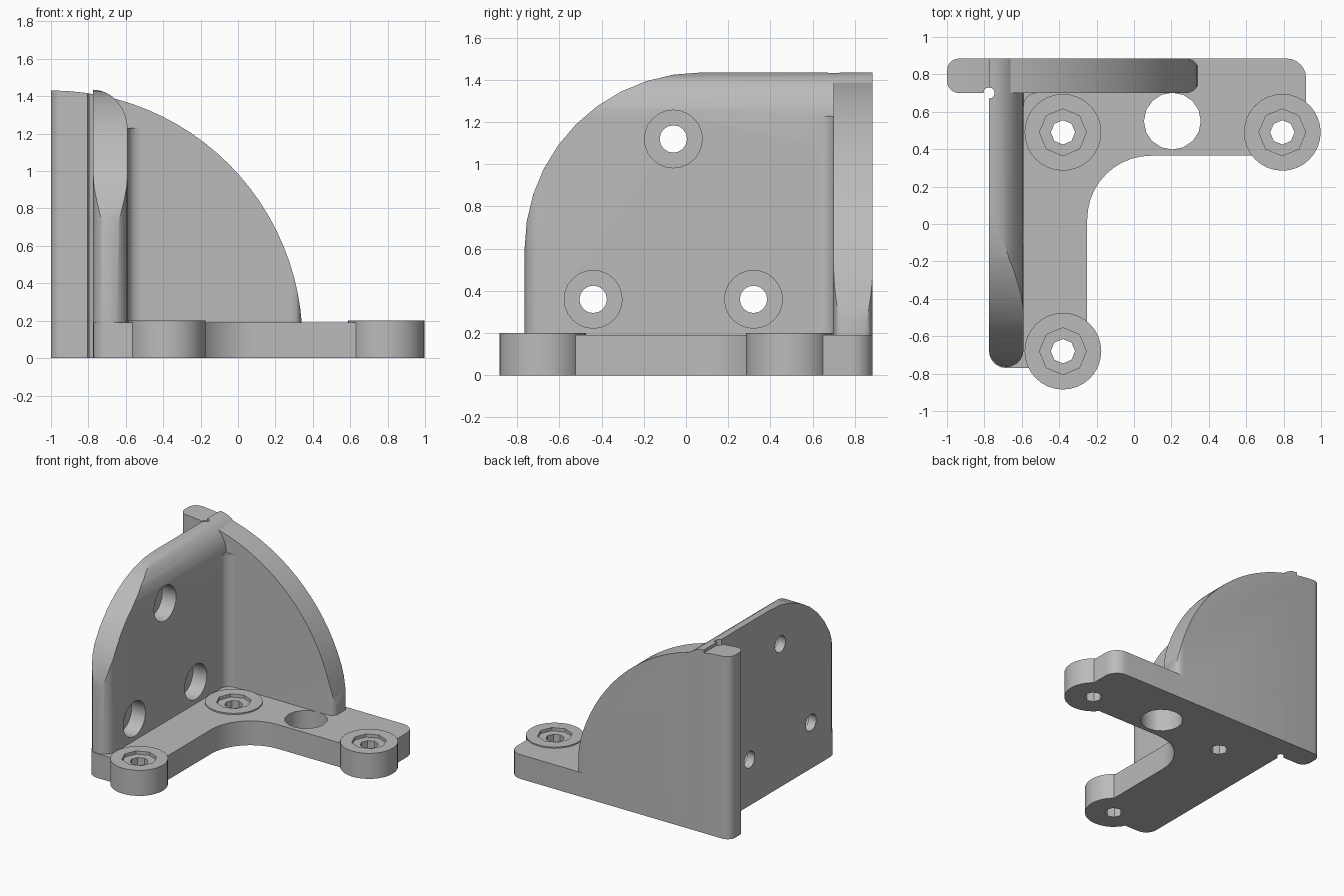
import bpy, bmesh, math

cube = bpy.data.objects.get("Cube")
if cube:
    bpy.data.objects.remove(cube, do_unlink=True)

grey = bpy.data.materials.new("plain grey")
grey.use_nodes = True
colour = (0.5, 0.5, 0.5, 1)
grey.diffuse_color = colour
grey.node_tree.nodes["Principled BSDF"].inputs["Base Color"].default_value = colour


def arc(cx, cy, rx, start, end, steps, ry=None):
    ry = ry or rx
    angles = [math.radians(start + (end - start) * i / steps) for i in range(steps + 1)]
    return [(cx + rx * math.cos(a), cy + ry * math.sin(a)) for a in angles]


def circle(cx, cy, r, sides):
    return arc(cx, cy, r, 0, 360, sides)[:-1]


def prism(name, outline, axis, low, high):
    """Extrude a closed outline along one axis."""
    place = {"x": lambda u, v, w: (w, u, v),
             "y": lambda u, v, w: (u, w, v),
             "z": lambda u, v, w: (u, v, w)}[axis]
    bm = bmesh.new()
    face = bm.faces.new([bm.verts.new(place(u, v, low)) for u, v in outline])
    extruded = bmesh.ops.extrude_face_region(bm, geom=[face])["geom"]
    verts = [g for g in extruded if isinstance(g, bmesh.types.BMVert)]
    bmesh.ops.translate(bm, verts=verts, vec=place(0, 0, high - low))
    bmesh.ops.recalc_face_normals(bm, faces=bm.faces)
    mesh = bpy.data.meshes.new(name)
    bm.to_mesh(mesh)
    bm.free()
    mesh.materials.append(grey)
    obj = bpy.data.objects.new(name, mesh)
    bpy.context.collection.objects.link(obj)
    return obj


def activate(obj):
    bpy.ops.object.select_all(action="DESELECT")
    obj.select_set(True)
    bpy.context.view_layer.objects.active = obj


def shape(obj, tool, operation="DIFFERENCE"):
    tool.hide_render = True
    activate(obj)
    mod = obj.modifiers.new("shape", "BOOLEAN")
    mod.operation = operation
    mod.solver = "EXACT"
    mod.object = tool
    bpy.ops.object.modifier_apply(modifier=mod.name)


LEFT, INNER, BACK, FRONT = -0.775, -0.59, 0.885, 0.7
BASE_TOP, TOP = 0.19, 1.435
tools = []


def cutter(outline, axis, low, high):
    tool = prism("cutter", outline, axis, low, high)
    tools.append(tool)
    return tool


# L-shaped base plate with a rounded inside corner
base = prism("base_plate",
             arc(-0.685, -0.68, 0.09, 180, 270, 6)
             + [(-0.25, -0.77)]
             + arc(0.09, 0.025, 0.34, 180, 90, 10)
             + [(0.92, 0.365)]
             + arc(0.815, 0.78, 0.105, 0, 90, 6)
             + [(LEFT, BACK)], "z", 0, BASE_TOP)
shape(base, cutter(circle(0.205, 0.55, 0.152, 16), "z", -0.1, 0.5))

# Screw bosses with a shallow recess and a through hole
bosses = []
for name, x, y in (("corner_boss", -0.38, 0.49), ("side_boss", 0.793, 0.49),
                   ("front_boss", -0.38, -0.68)):
    boss = prism(name, circle(x, y, 0.205, 32), "z", 0, 0.2)
    recess = cutter(circle(x, y, 0.125, 8), "z", 0.175, 0.4)
    hole = cutter(circle(x, y, 0.065, 8), "z", -0.1, 0.4)
    for obj in (base, boss):
        shape(obj, recess)
        shape(obj, hole)
    bosses.append(boss)

# Side wall: rounded front end, curved outline and rounded inner top edge
mid, half = (LEFT + INNER) / 2, (INNER - LEFT) / 2
side = prism("side_wall",
             arc(mid, -0.67, half, 180, 360, 10, 0.095)
             + [(INNER, BACK), (LEFT, BACK)], "z", 0, 1.6)
shape(side, cutter([(1.2, -0.1), (1.2, TOP)]
                   + arc(0.07, 0.6, 0.835, 90, 180, 10)
                   + [(-0.765, -0.1)], "x", -1.2, 0), "INTERSECT")
shape(side, cutter([(-1.2, -0.2), (INNER, -0.2)]
                   + arc(LEFT, 1.22, half * 2, 0, 90, 8, 0.215)
                   + [(-1.2, TOP)], "y", -1.2, 1.2), "INTERSECT")

# Counterbored holes through the side wall
for y, z in ((-0.06, 1.12), (-0.44, 0.36), (0.32, 0.36)):
    shape(side, cutter(circle(y, z, 0.137, 24), "x", -0.71, -0.4))
    shape(side, cutter(circle(y, z, 0.065, 16), "x", -1, -0.4))

# Back wall: rounded ends under a quarter-circle top
r, toe = 0.065, 0.345
back = prism("back_wall",
             arc(-1 + r, FRONT + r, r, 180, 270, 5)
             + arc(toe - r, FRONT + r, r, 270, 360, 5)
             + arc(toe - r, BACK - r, r, 0, 90, 5)
             + arc(-1 + r, BACK - r, r, 90, 180, 5), "z", 0, 1.6)
shape(back, cutter([(-1.2, -0.2), (toe, -0.2)]
                   + arc(-1, 0.086, 1.345, 0, 90, 24)
                   + [(-1.2, 1.431)], "y", 0.5, 1.2), "INTERSECT")

# Relief groove where the two walls meet
groove = cutter(circle(LEFT, FRONT, 0.03, 12), "z", -0.1, 1.7)
for obj in (base, side, back):
    shape(obj, groove)

# Concave fillet in the inner corner
f = 0.07
fillet = prism("corner_fillet",
               arc(INNER + f, FRONT - f, f, 180, 90, 6)
               + [(INNER - 0.02, FRONT + 0.02)], "z", 0.1, 1.23)

for tool in tools:
    bpy.data.objects.remove(tool, do_unlink=True)

for obj in [base, side, back, fillet] + bosses:
    activate(obj)
    bpy.ops.object.shade_smooth_by_angle(angle=math.radians(30))
